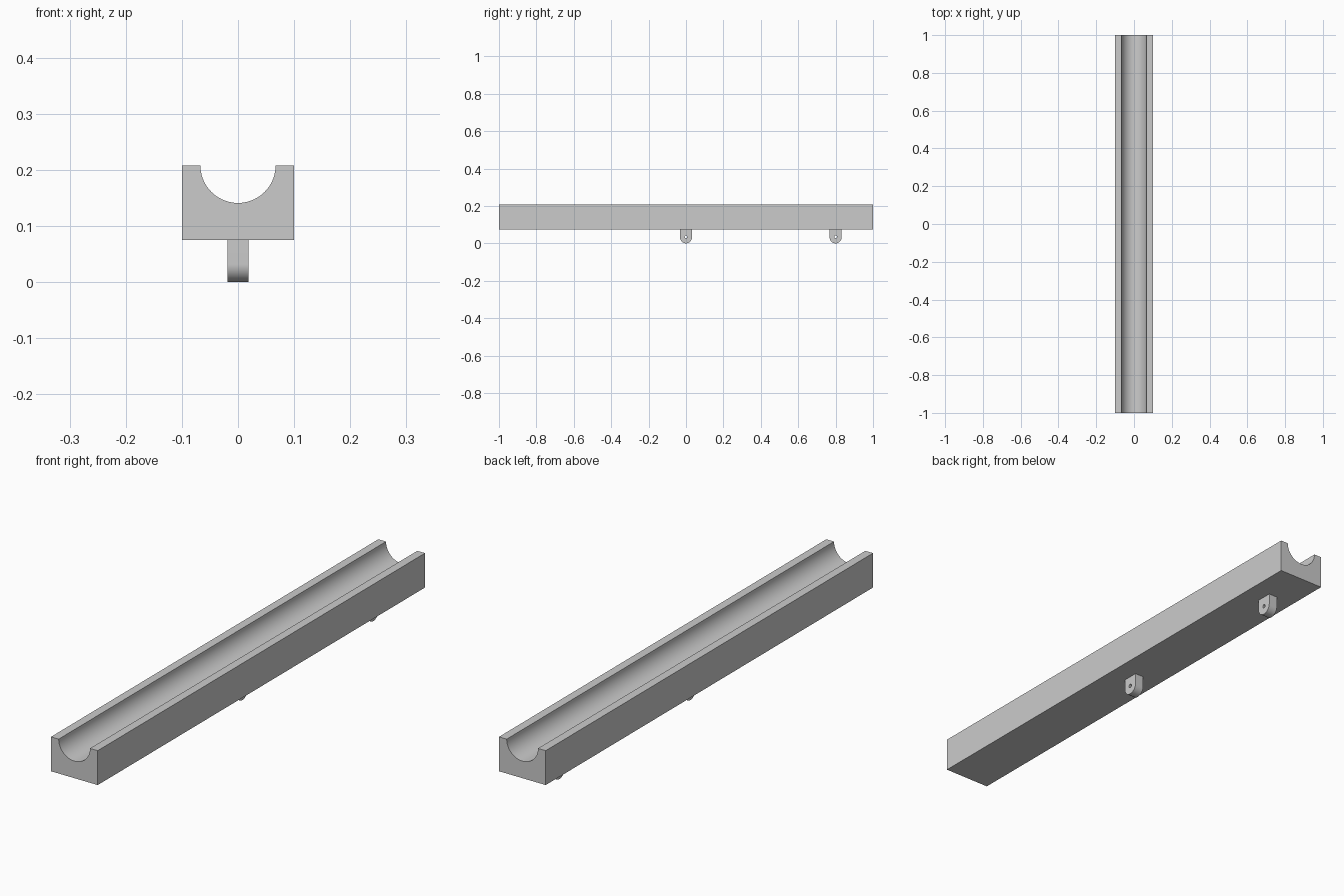
import bpy, bmesh
from math import pi, cos, sin

if "Cube" in bpy.data.objects:
    bpy.data.objects.remove(bpy.data.objects["Cube"])


def arc(cx, cy, r, a0, a1, n):
    return [(cx + r * cos(a0 + (a1 - a0) * i / n),
             cy + r * sin(a0 + (a1 - a0) * i / n)) for i in range(n + 1)]


def extrude_profile(name, loops, half_depth, location, rotation):
    """Fill closed 2D loops (inner loops become holes) and extrude both ways."""
    cu = bpy.data.curves.new(name, 'CURVE')
    cu.dimensions = '2D'
    cu.fill_mode = 'BOTH'
    cu.extrude = half_depth
    for pts in loops:
        sp = cu.splines.new('POLY')
        sp.points.add(len(pts) - 1)
        for p, (x, y) in zip(sp.points, pts):
            p.co = (x, y, 0, 1)
        sp.use_cyclic_u = True
    ob = bpy.data.objects.new(name, cu)
    bpy.context.collection.objects.link(ob)
    ob.location, ob.rotation_euler = location, rotation
    bpy.ops.object.select_all(action='DESELECT')
    ob.select_set(True)
    bpy.context.view_layer.objects.active = ob
    bpy.ops.object.convert(target='MESH')
    ob = bpy.context.object
    bm = bmesh.new()
    bm.from_mesh(ob.data)
    bmesh.ops.remove_doubles(bm, verts=bm.verts, dist=1e-5)
    bmesh.ops.recalc_face_normals(bm, faces=bm.faces)
    bm.to_mesh(ob.data)
    bm.free()
    bpy.ops.object.transform_apply(location=False, rotation=True, scale=False)
    bpy.ops.object.shade_smooth_by_angle(angle=pi / 6)
    return ob


# Long rail with a half-round groove along its top
W, Z0, Z1, GROOVE = 0.1, 0.075, 0.208, 0.067
rail = [(-W, Z1), (-W, Z0), (W, Z0), (W, Z1)] + arc(0, Z1, GROOVE, 0, -pi, 48)
extrude_profile("grooved_rail", [rail], 1.0, (0, 0, 0), (pi / 2, 0, 0))

# Two round-ended mounting lugs with pin holes
R = 0.032
lug = [(R, Z0), (-R, Z0)] + arc(0, R, R, pi, 2 * pi, 32)
hole = arc(0, 0.035, 0.007, 0, 2 * pi, 24)[:-1]
for name, y in (("middle_lug", 0.0), ("back_lug", 0.8)):
    extrude_profile(name, [lug, hole], 0.019, (0, y, 0), (pi / 2, 0, pi / 2))
